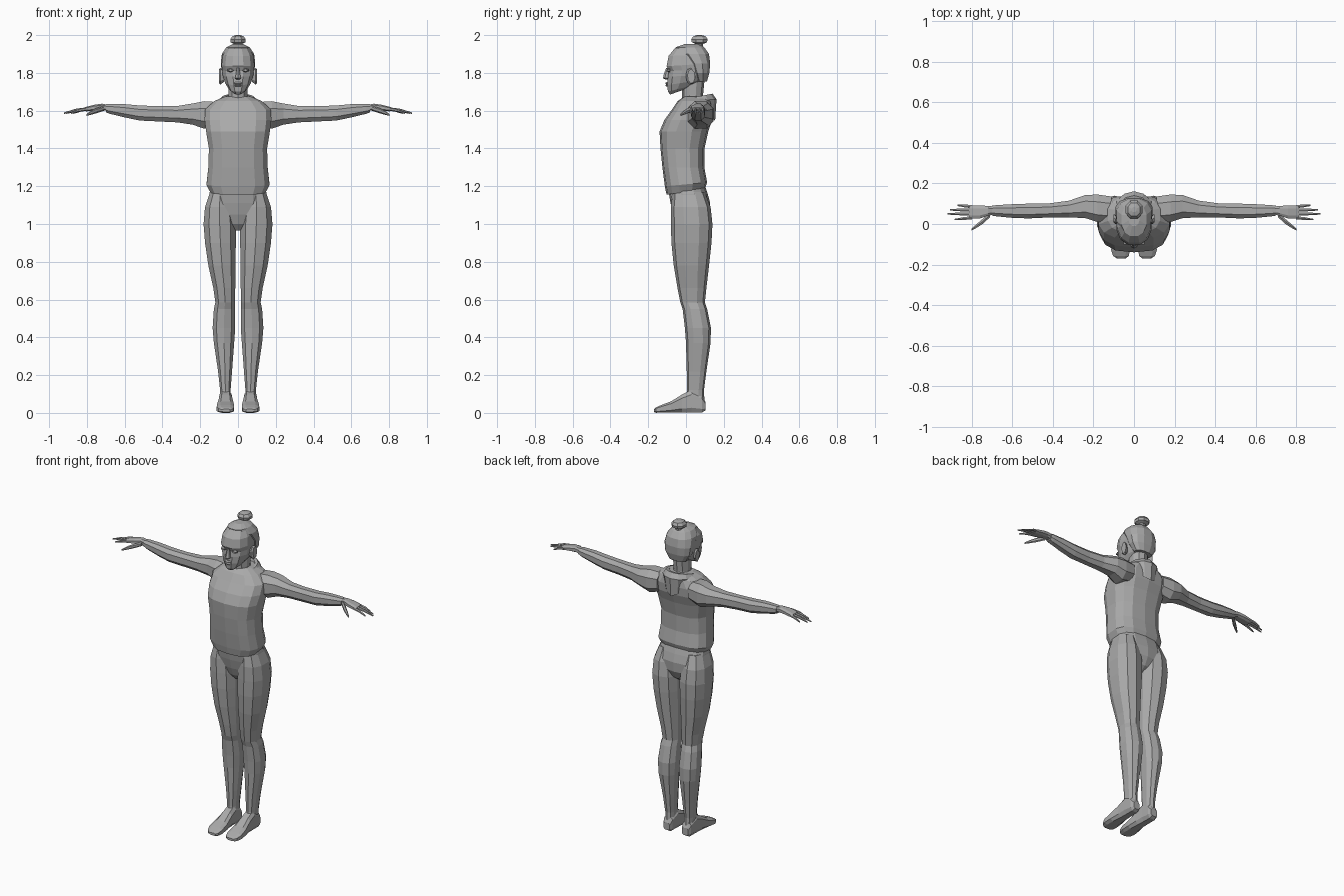
import bpy, bmesh, math
from mathutils import Vector as V

grey = bpy.data.materials.new("plain grey")
grey.diffuse_color = (0.4, 0.4, 0.4, 1)


def loft(name, rings, n=12, p=0.85, mirror=False):
    """Skin rings of (centre, u axis, v axis); p < 1 squares the section."""
    bm = bmesh.new()
    loops = []
    for c, u, v in rings:
        row = []
        for i in range(n):
            a = 2 * math.pi * (i + 0.5) / n
            co, si = math.cos(a), math.sin(a)
            co = math.copysign(abs(co) ** p, co)
            si = math.copysign(abs(si) ** p, si)
            row.append(bm.verts.new(V(c) + V(u) * co + V(v) * si))
        loops.append(row)
    for a, b in zip(loops, loops[1:]):
        for i in range(n):
            j = (i + 1) % n
            bm.faces.new((a[i], a[j], b[j], b[i]))
    bm.faces.new(loops[0][::-1])
    bm.faces.new(loops[-1])
    bmesh.ops.recalc_face_normals(bm, faces=bm.faces)
    me = bpy.data.meshes.new(name)
    bm.to_mesh(me)
    bm.free()
    me.materials.append(grey)
    ob = bpy.data.objects.new(name, me)
    bpy.context.collection.objects.link(ob)
    if mirror:
        ob.modifiers.new("mirror", 'MIRROR').use_bisect_axis[0] = False
    return ob


def upright(x0, x1, yf, yb, zf, zb=None):
    """Ring around a vertical part, tilted from front height to back height."""
    zb = zf if zb is None else zb
    return ((x0 + x1) / 2, (yf + yb) / 2, (zf + zb) / 2), ((x1 - x0) / 2, 0, 0), (0, (yb - yf) / 2, (zb - zf) / 2)


def across(x, y0, y1, z0, z1):
    """Ring around a part that runs along x."""
    return (x, (y0 + y1) / 2, (z0 + z1) / 2), (0, (y1 - y0) / 2, 0), (0, 0, (z1 - z0) / 2)


def along(y, x0, x1, z0, z1):
    """Ring around a part that runs along y."""
    return ((x0 + x1) / 2, y, (z0 + z1) / 2), ((x1 - x0) / 2, 0, 0), (0, 0, (z1 - z0) / 2)


def body(rows):
    return [upright(-r, r, *rest) for r, *rest in rows]


# sweater body
loft("sweater", body([
    (.135, -.085, .085, 1.17, 1.20), (.148, -.103, .10, 1.155, 1.185),
    (.17, -.112, .112, 1.20, 1.22), (.16, -.125, .097, 1.30), (.157, -.135, .098, 1.40),
    (.172, -.14, .118, 1.49), (.18, -.115, .138, 1.55), (.178, -.075, .142, 1.605),
    (.13, -.045, .135, 1.65), (.07, -.01, .11, 1.675)]), 14, 0.75)

# hips, with the crotch narrowing between the thighs
loft("hips", body([
    (.02, -.02, .05, .965), (.06, -.05, .10, 1.0), (.12, -.068, .125, 1.05),
    (.155, -.082, .128, 1.11), (.155, -.09, .115, 1.16), (.14, -.09, .095, 1.22)]), 14, 0.8)

# legs, from hip to ankle
loft("leg", [upright(*r) for r in [
    (.035, .15, -.07, .10, 1.17), (.02, .178, -.08, .13, 1.09), (.008, .186, -.08, .14, 1.0),
    (.008, .178, -.077, .135, .90), (.01, .16, -.065, .122, .78), (.012, .133, -.045, .108, .66),
    (.014, .122, -.03, .10, .585), (.014, .13, -.018, .112, .55), (.012, .137, -.006, .132, .45),
    (.018, .13, .0, .13, .37), (.03, .107, .004, .108, .22), (.038, .096, .006, .095, .12),
    (.038, .094, -.005, .098, .06)]], 10, 0.85, True)

# feet
loft("foot", [along(*r) for r in [
    (.103, .042, .088, .012, .06), (.085, .034, .098, .0, .095), (.03, .032, .10, .0, .125),
    (-.02, .028, .102, .0, .10), (-.08, .02, .112, .0, .062), (-.13, .018, .115, .0, .043),
    (-.158, .024, .105, .0, .03), (-.17, .04, .085, .004, .02)]], 8, 0.6, True)

# sleeves with cuffs
loft("sleeve", [across(*r) for r in [
    (.11, .0, .14, 1.52, 1.65), (.18, .005, .15, 1.50, 1.655), (.24, .025, .147, 1.522, 1.642),
    (.32, .03, .118, 1.535, 1.628), (.42, .03, .104, 1.54, 1.627), (.52, .025, .103, 1.545, 1.63),
    (.60, .028, .10, 1.562, 1.637), (.68, .036, .095, 1.582, 1.638), (.70, .04, .092, 1.59, 1.636)]],
    8, 0.85, True)

# palm
loft("hand", [across(*r) for r in [
    (.69, .045, .088, 1.597, 1.632), (.72, .04, .09, 1.602, 1.638), (.76, .026, .094, 1.60, 1.632),
    (.80, .024, .094, 1.596, 1.622), (.815, .028, .09, 1.597, 1.617)]], 8, 0.7, True)

# fingers
for name, y, yt, tip in [("index", .031, .022, .885), ("middle", .05, .05, .92),
                         ("ring", .069, .07, .908), ("little", .086, .092, .87)]:
    m = (.80 + tip) / 2
    loft(name + "_finger", [across(x, yy - r, yy + r, z - r, z + r) for x, yy, z, r in [
        (.80, y, 1.609, .009), (m, (y + yt) / 2, 1.602, .008), (tip, yt, 1.587, .004)]], 6, 1, True)
loft("thumb", [across(x, y - r, y + r, z - r, z + r) for x, y, z, r in [
    (.71, .045, 1.612, .013), (.75, .01, 1.60, .014), (.78, -.012, 1.588, .010),
    (.803, -.028, 1.577, .005)]], 6, 1, True)

# neck and head
loft("neck", body([(.06, -.02, .10, 1.62), (.052, -.02, .09, 1.68), (.055, -.025, .10, 1.78)]), 10, 1)
loft("head", body([
    (.028, -.085, .0, 1.685, 1.715), (.05, -.098, .06, 1.70, 1.74), (.07, -.102, .10, 1.735, 1.765),
    (.083, -.099, .116, 1.78, 1.79), (.086, -.094, .122, 1.81, 1.82), (.09, -.106, .125, 1.835, 1.85),
    (.084, -.095, .12, 1.89, 1.895), (.062, -.062, .098, 1.93), (.03, -.01, .06, 1.948)]), 12, 0.85)

# hair shell over the back of the skull
loft("hair", body([
    (.06, .05, .112, 1.755), (.088, .025, .125, 1.80), (.094, -.0, .13, 1.85),
    (.088, -.045, .124, 1.90), (.064, -.058, .10, 1.935), (.028, -.01, .07, 1.952)]), 12, 0.85)

# face features
loft("nose", body([(.009, -.11, -.08, 1.765), (.019, -.122, -.08, 1.772), (.013, -.118, -.08, 1.79),
                   (.008, -.106, -.08, 1.825)]), 6, 1)
for name, z, r in [("upper_lip", 1.745, .026), ("lower_lip", 1.733, .022)]:
    loft(name, body([(r * .7, -.105, -.08, z - .006), (r, -.111, -.08, z), (r * .6, -.105, -.08, z + .007)]), 8, 1)
loft("eye", [along(-.101, .026, .052, 1.808, 1.82), along(-.085, .02, .058, 1.803, 1.825)], 6, 1, True)
loft("ear", [((x, .022 + dy, 1.782), (0, r, .35 * r), (0, -.25 * r, 1.9 * r)) for x, dy, r in [
    (.075, -.005, .016), (.092, .0, .023), (.101, .006, .02)]], 8, 1, True)

# hair bun
loft("bun", body([
    (.02, .05, .09, 1.935), (.022, .05, .092, 1.953), (.042, .028, .114, 1.962), (.044, .024, .118, 1.978),
    (.032, .036, .106, 1.994), (.012, .058, .084, 2.0)]), 8, 0.9)

# hood: a collar ring whose outside sags to a point at the back
bm = bmesh.new()
n, rows = 14, []
for i in range(n):
    a = 2 * math.pi * (i + 0.5) / n
    b = (1 + math.sin(a)) / 2
    prof = [(.058, 1.65), (.064 + .01 * b, 1.652 + .034 * b), (.078 + .014 * b, 1.652 + .038 * b),
            (.09 + .022 * b, 1.645 + .015 * b), (.075 + .03 * b * b, 1.63 - .085 * b ** 4)]
    rows.append([bm.verts.new((r * math.cos(a) * (1 if k < 4 else 1 - .15 * b),
                               .045 + r * math.sin(a) * 1.04, z)) for k, (r, z) in enumerate(prof)])
for i in range(n):
    p, q = rows[i], rows[(i + 1) % n]
    for k in range(5):
        m = (k + 1) % 5
        bm.faces.new((p[k], q[k], q[m], p[m]))
bmesh.ops.recalc_face_normals(bm, faces=bm.faces)
me = bpy.data.meshes.new("hood")
bm.to_mesh(me)
bm.free()
me.materials.append(grey)
bpy.context.collection.objects.link(bpy.data.objects.new("hood", me))
